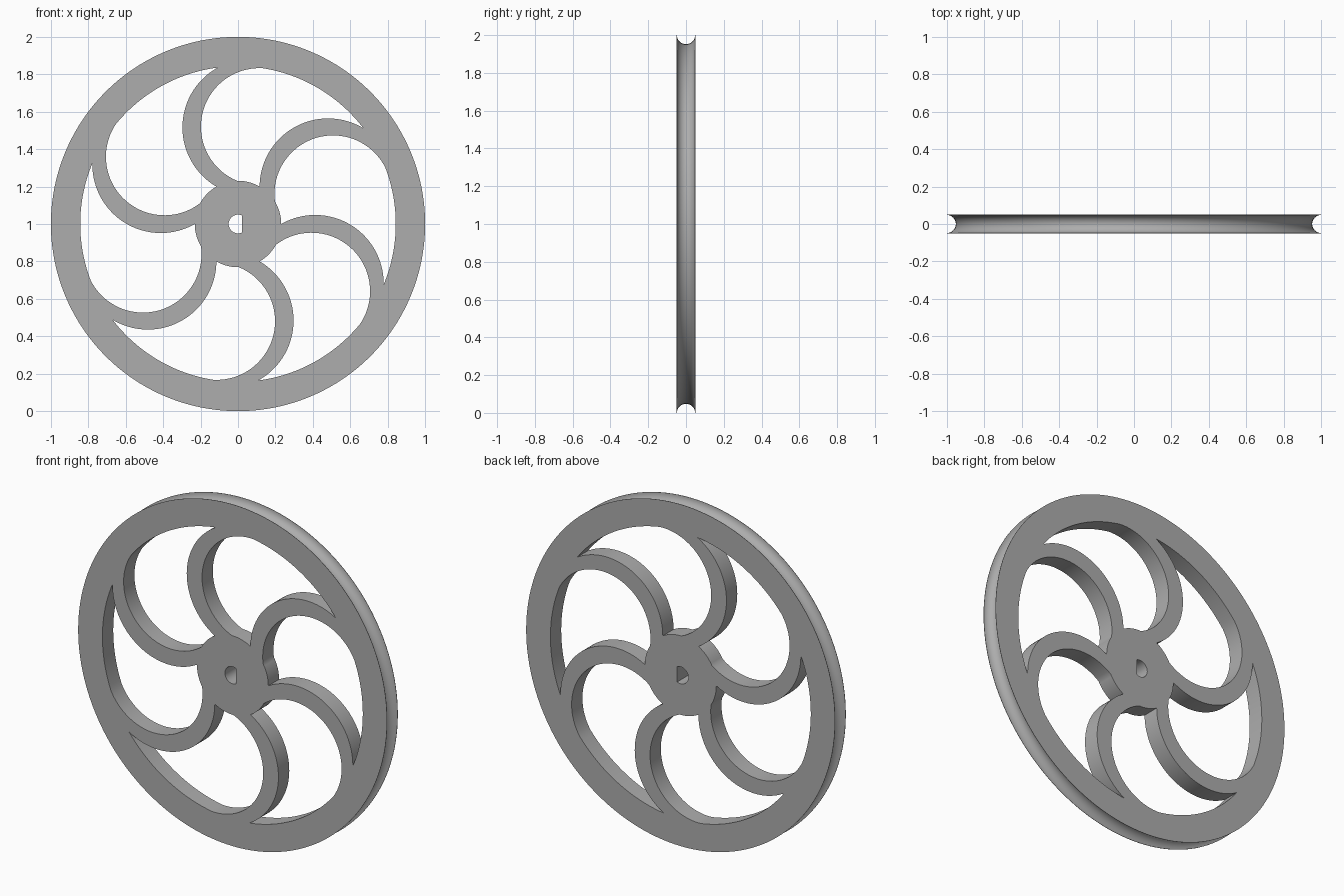
import bpy, bmesh
from math import atan2, acos, cos, sin, pi, tau, radians
from mathutils import Vector, Matrix

cube = bpy.data.objects.get("Cube")
if cube:
    bpy.data.objects.remove(cube, do_unlink=True)

HALF = 0.05                 # half of the wheel's thickness
GROOVE = 0.048              # radius of the round belt groove
RIM_IN, HUB = 0.843, 0.231
SPOKES = 6
ORIGIN = Vector((0, 0))
# The two circles that bound one curved spoke
CONCAVE = (Vector((0.115, 0.52)), 0.313)
CONVEX = (Vector((0.069, 0.516)), 0.366)


def turn(p, angle):
    return Matrix.Rotation(angle, 2) @ p


def crossing(circle, radius):
    """Left-hand crossing of a circle with one about the wheel's centre."""
    c, r = circle
    d = c.length
    spread = acos((radius**2 + d**2 - r**2) / (2 * radius * d))
    a = atan2(c.y, c.x) + spread
    return Vector((cos(a), sin(a))) * radius


def arc(c, r, start, end, direction, n):
    """Points from start up to, but not including, end."""
    a = atan2(*(start - c).yx)
    sweep = ((atan2(*(end - c).yx) - a) * direction) % tau * direction
    return [c + r * Vector((cos(a + sweep * i / n), sin(a + sweep * i / n)))
            for i in range(n)]


# Opening between two neighbouring spokes
step = -tau / SPOKES
next_spoke = (turn(CONVEX[0], step), CONVEX[1])
rim_a, hub_a = crossing(CONCAVE, RIM_IN), crossing(CONCAVE, HUB)
rim_b = turn(crossing(CONVEX, RIM_IN), step)
hub_b = turn(crossing(CONVEX, HUB), step)
opening = (arc(*CONCAVE, rim_a, hub_a, 1, 40)
           + arc(ORIGIN, HUB, hub_a, hub_b, -1, 10)
           + arc(*next_spoke, hub_b, rim_b, -1, 40)
           + arc(ORIGIN, RIM_IN, rim_b, rim_a, 1, 24))

# D-shaped shaft hole with its flat on the left side
flat = 0.022
top = Vector((flat, (0.05**2 - flat**2) ** 0.5))
low = Vector((flat, -top.y))
bore = arc(ORIGIN, 0.05, top, low, 1, 28) + [low]

outer = [Vector((cos(tau * i / 160), sin(tau * i / 160))) for i in range(160)]

# Cross-section rows as (depth, scale)
straight = [(-HALF, 1), (HALF, 1)]
grooved = [(-HALF, 1)]
grooved += [(-GROOVE * cos(pi * i / 16), 1 - GROOVE * sin(pi * i / 16))
            for i in range(17)]
grooved += [(HALF, 1)]

bm = bmesh.new()
front, back = [], []


def wall(outline, rows):
    """Skin a closed outline through the rows; keep its end edges for the caps."""
    rings = [[bm.verts.new((p.x * s, y, p.y * s + 1)) for p in outline]
             for y, s in rows]
    n = len(outline)
    for lower, upper in zip(rings, rings[1:]):
        for i in range(n):
            j = (i + 1) % n
            bm.faces.new((lower[i], lower[j], upper[j], upper[i]))
    for ring, edges in ((rings[0], front), (rings[-1], back)):
        edges += [bm.edges.get((ring[i], ring[(i + 1) % n])) for i in range(n)]


wall(outer, grooved)
wall(bore, straight)
for k in range(SPOKES):
    wall([turn(p, k * step) for p in opening], straight)

# Flat front and back faces
for edges, normal in ((front, (0, -1, 0)), (back, (0, 1, 0))):
    bmesh.ops.triangle_fill(bm, edges=edges, use_beauty=True, normal=normal)
bmesh.ops.recalc_face_normals(bm, faces=bm.faces)

mesh = bpy.data.meshes.new("spoked_pulley_wheel")
bm.to_mesh(mesh)
bm.free()
wheel = bpy.data.objects.new("spoked_pulley_wheel", mesh)
bpy.context.collection.objects.link(wheel)

# Plain grey material
grey = bpy.data.materials.new("grey")
grey.use_nodes = True
colour = (0.42, 0.42, 0.42, 1)
grey.diffuse_color = colour
grey.node_tree.nodes["Principled BSDF"].inputs["Base Color"].default_value = colour
mesh.materials.append(grey)

bpy.ops.object.select_all(action='DESELECT')
wheel.select_set(True)
bpy.context.view_layer.objects.active = wheel
bpy.ops.object.shade_smooth_by_angle(angle=radians(30))
